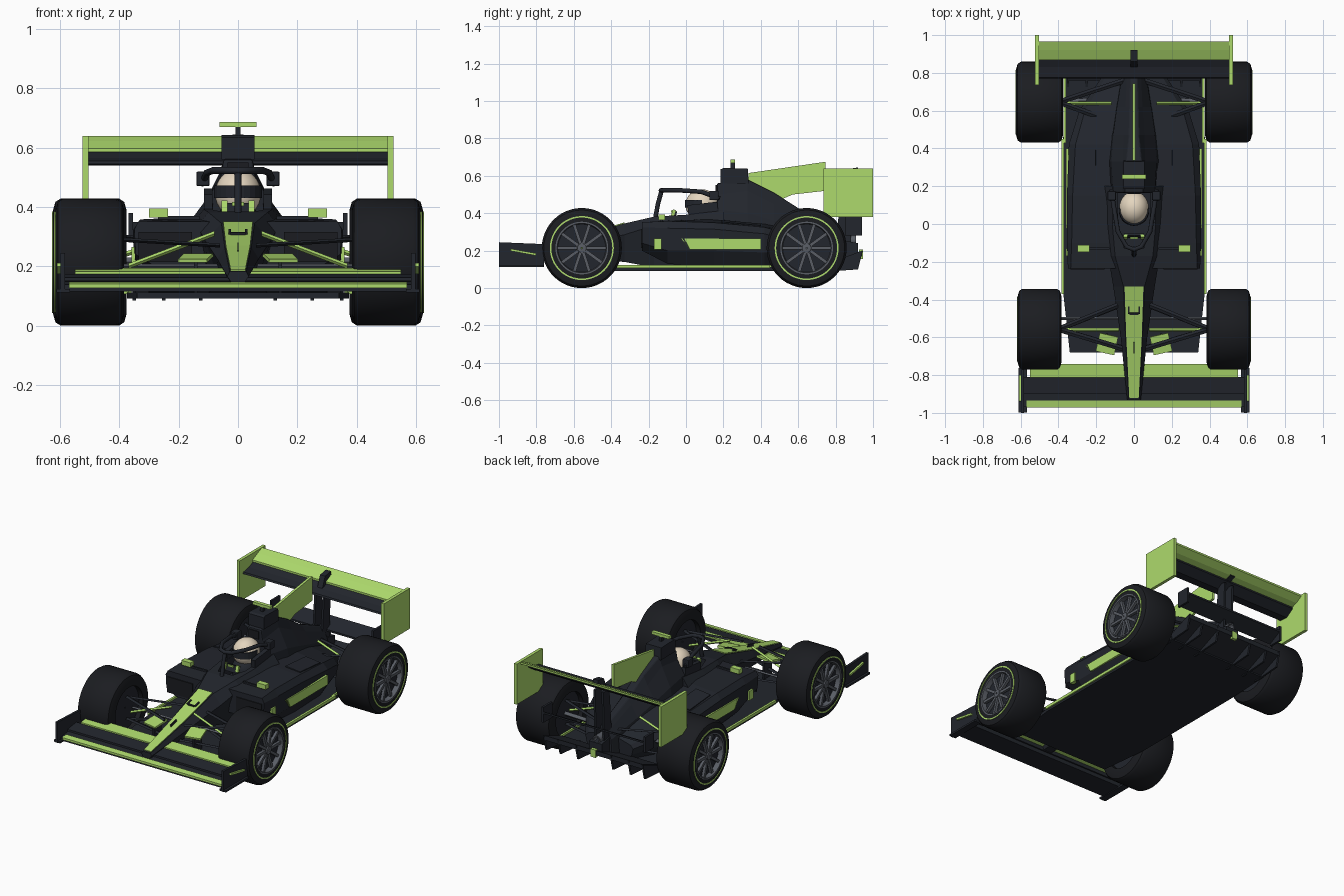
import bpy, bmesh
from math import sin, cos, pi, radians
from mathutils import Vector, Euler

if "Cube" in bpy.data.objects:
    bpy.data.objects.remove(bpy.data.objects["Cube"])


def material(name, rgb):
    m = bpy.data.materials.new(name)
    m.diffuse_color = (*rgb, 1)
    m.use_nodes = True
    m.node_tree.nodes["Principled BSDF"].inputs["Base Color"].default_value = m.diffuse_color
    return m


DARK = material("dark_paint", (0.016, 0.019, 0.026))
RUBBER = material("rubber", (0.011, 0.012, 0.015))
LIME = material("lime", (0.42, 0.70, 0.15))
GREY = material("metal", (0.10, 0.11, 0.13))
CREAM = material("cream", (0.78, 0.67, 0.52))


def build(name, verts, faces, mat, bevel=0.0, smooth=False):
    me = bpy.data.meshes.new(name)
    me.from_pydata(verts, [], faces)
    bm = bmesh.new()
    bm.from_mesh(me)
    bmesh.ops.recalc_face_normals(bm, faces=bm.faces)
    bm.to_mesh(me)
    bm.free()
    ob = bpy.data.objects.new(name, me)
    bpy.context.collection.objects.link(ob)
    me.materials.append(mat)
    if bevel:
        b = ob.modifiers.new("bevel", "BEVEL")
        b.width, b.segments, b.limit_method = bevel, 2, "ANGLE"
    if smooth:
        bpy.ops.object.select_all(action="DESELECT")
        bpy.context.view_layer.objects.active = ob
        ob.select_set(True)
        bpy.ops.object.shade_smooth_by_angle(angle=radians(35))
    return ob


def loft(name, rings, mat, **kw):
    n = len(rings[0])
    faces = [(i * n + j, i * n + (j + 1) % n, (i + 1) * n + (j + 1) % n, (i + 1) * n + j)
             for i in range(len(rings) - 1) for j in range(n)]
    faces += [tuple(range(n)), tuple(range((len(rings) - 1) * n, len(rings) * n))]
    return build(name, [p for r in rings for p in r], faces, mat, **kw)


def hull(name, sections, mat, **kw):
    # each section: y, then half-width/height pairs from bottom to top
    rings = []
    for y, *v in sections:
        half = list(zip(v[::2], v[1::2]))
        rings.append([(x, y, z) for x, z in half] + [(-x, y, z) for x, z in reversed(half)])
    return loft(name, rings, mat, **kw)


def side_profile(name, pts, x0, x1, mat, **kw):
    return loft(name, [[(x, y, z) for y, z in pts] for x in (x0, x1)], mat, **kw)


def box(name, c, size, mat, rot=(0, 0, 0), **kw):
    e = Euler(rot).to_matrix()
    rings = [[Vector(c) + e @ Vector((a * size[0] / 2, b * size[1] / 2, h * size[2] / 2))
              for a, b in ((-1, -1), (1, -1), (1, 1), (-1, 1))] for h in (-1, 1)]
    return loft(name, rings, mat, **kw)


def rod(name, a, b, w, h, mat):
    # flat streamlined arm lying mostly along x: w in y, h in z
    return loft(name, [[Vector(p) + Vector((0, u * w / 2, v * h / 2))
                        for u, v in ((-1, 0), (0, 1), (1, 0), (0, -1))] for p in (a, b)], mat)


def lathe(name, prof, c, s, mat, n=48):
    # closed profile of (x outward, radius) turned about the axle
    rings = [[(c[0] + s * x, c[1] + r * cos(2 * pi * k / n), c[2] + r * sin(2 * pi * k / n))
              for x, r in prof] for k in range(n)]
    m = len(prof)
    faces = [(k * m + j, k * m + (j + 1) % m, (k + 1) % n * m + (j + 1) % m, (k + 1) % n * m + j)
             for k in range(n) for j in range(m)]
    return build(name, [p for r in rings for p in r], faces, mat, smooth=True)


def wheel(label, s, x, y, w):
    c, h = (s * x, y, 0.214), w / 2
    lathe(label + "_tyre", [(-h, .14), (-h, .175), (-h + .008, .203), (-h + .025, .214),
          (h - .025, .214), (h - .008, .203), (h, .175), (h, .14)], c, s, RUBBER)
    lathe(label + "_tyre_band", [(h - .006, .163), (h + .004, .163), (h + .004, .171), (h - .006, .171)], c, s, LIME)
    lathe(label + "_rim", [(h - .03, .128), (h + .001, .132), (h + .001, .141), (h - .03, .141)], c, s, GREY)
    lathe(label + "_brake_drum", [(-h + .03, .005), (h - .035, .005), (h - .035, .14), (-h + .03, .14)], c, s, DARK)
    lathe(label + "_hub", [(h - .04, .004), (h - .002, .004), (h - .004, .024), (h - .04, .03)], c, s, GREY, 20)
    for k in range(10):
        a = 2 * pi * k / 10
        box(label + "_spoke", (s * (x + h - .02), y + .078 * cos(a), .214 + .078 * sin(a)),
            (.018, .115, .017), GREY, (a, 0, 0))


# wheels
for s in (-1, 1):
    wheel("front_wheel", s, .50, -.557, .232)
    wheel("rear_wheel", s, .50, .645, .248)

# floor, with lime edges, and rear diffuser
loft("floor", [[(x, y, z) for x, y in ((-.34, -.68), (.34, -.68), (.375, -.36), (.375, .45), (.36, .78),
                                      (-.36, .78), (-.375, .45), (-.375, -.36))] for z in (.092, .112)], DARK)
side_profile("diffuser", [(.76, .092), (.94, .17), (.94, .20), (.76, .13)], -.35, .35, DARK)
for x in (-.35, -.25, -.125, .125, .25, .35):
    side_profile("diffuser_strake", [(.72, .085), (.92, .10), (.945, .20), (.72, .11)], x - .006, x + .006, DARK)

# nose and survival cell, with cockpit cut out
tub = hull("nose_and_tub", [
    (-.93, .022, .145, .036, .165, .028, .182), (-.60, .04, .155, .07, .225, .045, .265),
    (-.33, .06, .14, .11, .285, .056, .345), (-.17, .10, .11, .137, .335, .10, .382),
    (.0, .14, .11, .16, .34, .115, .392), (.20, .15, .11, .17, .34, .115, .415)], DARK)
cutter = loft("cockpit_cutter", [[(x, y, z) for x, y in ((-.05, -.13), (.05, -.13), (.085, -.04), (.085, .17),
                                                        (-.085, .17), (-.085, -.04))] for z in (.29, .6)], DARK)
cutter.hide_render = True
cutter.hide_viewport = True
cut = tub.modifiers.new("cockpit", "BOOLEAN")
cut.operation, cut.object = "DIFFERENCE", cutter
loft("nose_stripe", [[(-w, y, z), (w, y, z), (w, y, z + .008), (-w, y, z + .008)] for y, w, z in
                     ((-.92, .025, .181), (-.60, .041, .262), (-.33, .05, .343))], LIME)
box("nose_slot", (0, -.475, .309), (.05, .01, .012), DARK, (.28, 0, 0))
box("nose_probe", (0, -.655, .263), (.005, .06, .02), DARK, (.25, 0, 0))
for s in (-1, 1):
    box("nose_slot_end", (s * .028, -.455, .315), (.009, .04, .012), DARK, (.28, 0, 0))

# engine cover, airbox, roll camera and fin
hull("engine_cover", [
    (.165, .12, .25, .11, .42, .06, .50, .05, .56), (.33, .16, .20, .12, .40, .06, .52, .04, .58),
    (.47, .15, .15, .11, .36, .055, .45, .025, .51), (.62, .11, .13, .09, .31, .045, .38, .02, .415),
    (.84, .06, .14, .055, .24, .035, .29, .015, .32)], DARK, bevel=.008)
box("airbox_intake", (0, .163, .525), (.07, .01, .05), RUBBER)
side_profile("roll_hoop_box", [(.185, .56), (.185, .635), (.20, .642), (.33, .638), (.335, .56)], -.055, .055, DARK)
box("camera_post", (0, .25, .66), (.018, .022, .05), DARK)
box("camera_pod", (0, .25, .678), (.125, .024, .018), LIME)
side_profile("shark_fin", [(.335, .57), (.335, .615), (.745, .675), (.745, .52), (.57, .50), (.50, .47)], -.008, .008, LIME)
side_profile("gearbox", [(.76, .13), (.76, .27), (.92, .24), (.92, .18)], -.045, .045, DARK)
box("rain_light", (0, .935, .18), (.035, .02, .05), LIME)
exhaust = lathe("exhaust", [(-.035, .018), (.035, .018), (.035, .026), (-.035, .026)], (0, 0, 0), 1, GREY, 20)
exhaust.rotation_euler = (0, 0, pi / 2)
exhaust.location = (0, .875, .255)

# sidepods and everything else that is mirrored left and right
for s in (-1, 1):
    pods = [(-.235, .28, .20, .345, .24, .35, .325, .335, .352, .35), (-.1, .30, .13, .35, .20, .355, .32, .33, .358, .36),
            (.15, .30, .11, .35, .20, .355, .315, .325, .35, .37), (.42, .29, .11, .34, .19, .345, .29, .31, .325, .35),
            (.60, .23, .11, .28, .18, .29, .24, .26, .275, .31), (.78, .13, .11, .16, .15, .17, .19, .15, .21, .24)]
    rings = []
    for y, x1, z1, x2, z2, x3, z3, x4, z4, zi in pods:
        inner = .09 if y < .2 else .04
        rings.append([(s * x, y, z) for x, z in
                      ((inner, z1), (x1, z1), (x2, z2), (x3, z3), (x4, z4), (inner, zi))])
    loft("sidepod", rings, DARK)
    box("sidepod_inlet", (s * .245, -.237, .265), (.18, .008, .10), RUBBER)
    box("cooling_panel", (s * .255, .295, .343), (.105, .21, .012), DARK, (-.09, s * .1, 0))
    for pts in ([(-.17, .205), (-.17, .265), (-.13, .265), (-.13, .205)], [(-.025, .265), (.02, .205), (-.02, .265)],
                [(.02, .205), (-.01, .265), (.40, .265), (.40, .205)]):
        side_profile("side_stripe", pts, s * .335, s * .360, LIME)
    box("floor_edge_strip", (s * .377, .04, .115), (.014, .82, .018), LIME)
    box("floor_edge_rear", (s * .366, .60, .115), (.012, .34, .018), LIME)
    box("mirror", (s * .268, -.13, .379), (.064, .035, .03), LIME)
    box("mirror_stalk", (s * .2, -.13, .363), (.14, .012, .012), DARK)
    # suspension
    for y in (-.66, -.42):
        rod("front_upper_arm", (s * .06, y, .27), (s * .40, -.557, .29), .03, .014, DARK)
        rod("front_lower_arm", (s * .05, y, .17), (s * .40, -.557, .15), .03, .014, DARK)
    rod("front_push_rod", (s * .08, -.56, .31), (s * .37, -.56, .20), .018, .018, LIME)
    rod("steering_rod", (s * .06, -.50, .2), (s * .40, -.50, .2), .016, .014, GREY)
    for y in (.52, .76):
        rod("rear_upper_arm", (s * .05, y, .28), (s * .40, .645, .30), .03, .014, DARK)
        rod("rear_lower_arm", (s * .05, y, .17), (s * .40, .645, .15), .03, .014, DARK)
    rod("rear_pull_rod", (s * .12, .64, .33), (s * .38, .64, .24), .018, .018, LIME)
    rod("drive_shaft", (s * .03, .66, .214), (s * .42, .645, .214), .03, .03, GREY)
    box("turning_vane", (s * .143, -.635, .228), (.10, .10, .012), LIME, (.2, 0, s * .22))
    box("vane_support", (s * .143, -.62, .165), (.012, .08, .12), DARK)
    # front wing ends
    side_profile("front_endplate", [(-1, .112), (-1, .245), (-.76, .235), (-.76, .112)], s * .583, s * .598, DARK)
    box("endplate_foot", (s * .59, -.88, .118), (.045, .235, .012), DARK)
    box("endplate_cap", (s * .602, -.87, .192), (.016, .14, .012), LIME, (-.18, 0, 0))
    # rear wing ends and pillars
    box("rear_endplate", (s * .514, .868, .51), (.02, .264, .26), LIME)
    box("beam_endplate", (s * .362, .895, .33), (.014, .09, .10), DARK)
    side_profile("wing_pillar", [(.80, .20), (.83, .56), (.89, .56), (.88, .20)], s * .022, s * .036, DARK)

# front wing elements
side_profile("front_wing_main", [(-.965, .115), (-.965, .138), (-.82, .155), (-.82, .12)], -.585, .585, DARK)
side_profile("front_wing_lip", [(-.972, .126), (-.972, .14), (-.935, .147), (-.935, .13)], -.57, .57, LIME)
side_profile("front_wing_middle", [(-.90, .15), (-.90, .162), (-.81, .174), (-.81, .145)], -.585, .585, DARK)
side_profile("front_wing_flap", [(-.812, .168), (-.812, .182), (-.74, .194), (-.74, .184)], -.55, .55, LIME)

# rear wing elements
side_profile("rear_wing_main", [(.77, .545), (.775, .555), (.83, .565), (.885, .588), (.885, .578), (.83, .54)], -.505, .505, DARK)
side_profile("rear_wing_flap", [(.868, .585), (.868, .597), (.92, .622), (.965, .64), (.965, .628), (.92, .602)], -.505, .505, LIME)
side_profile("flap_actuator", [(.83, .56), (.86, .635), (.92, .645), (.925, .60)], -.018, .018, DARK)
side_profile("beam_wing", [(.85, .29), (.85, .302), (.94, .35), (.94, .338)], -.36, .36, DARK)

# driver: helmet, visor, torso and steering wheel
for name, r, c, mat in (("helmet", (.078, .088, .083), (0, .085, .445), CREAM),
                        ("driver_torso", (.08, .08, .08), (0, .07, .335), DARK)):
    bpy.ops.mesh.primitive_uv_sphere_add(segments=28, ring_count=16, radius=1, location=c)
    ob = bpy.context.object
    ob.name, ob.scale = name, r
    ob.data.materials.append(mat)
    bpy.ops.object.shade_smooth_by_angle()
loft("visor", [[(k * cos(a) * .081, .085 + k * sin(a) * .091, z) for k, a in
                [(1, pi + pi * i / 12) for i in range(13)] + [(.9, 2 * pi - pi * i / 12) for i in range(13)]]
               for z in (.43, .472)], DARK)
box("steering_wheel", (0, -.06, .39), (.10, .014, .045), DARK, (-.3, 0, 0))
for s in (-1, 1):
    box("steering_grip", (s * .045, -.068, .40), (.02, .016, .04), LIME, (-.3, 0, 0))
    box("headrest", (s * .10, .09, .425), (.028, .16, .055), DARK, (.12, 0, 0))
    box("rear_halo_mount", (s * .118, .15, .495), (.045, .05, .05), DARK, bevel=.006)
box("dash_display", (0, -.075, .41), (.04, .01, .012), LIME)

# halo: curved hoop and centre pillar
for name, pts in (("halo_hoop", [(-.12, .18, .48), (-.105, .08, .515), (-.085, -.04, .523), (-.04, -.12, .523), (0, -.135, .522),
                                 (.04, -.12, .523), (.085, -.04, .523), (.105, .08, .515), (.12, .18, .48)]),
                  ("halo_pillar", [(0, -.165, .37), (0, -.15, .45), (0, -.13, .522)])):
    cu = bpy.data.curves.new(name, "CURVE")
    cu.dimensions, cu.bevel_depth, cu.bevel_resolution, cu.use_fill_caps = "3D", .012, 2, True
    sp = cu.splines.new("POLY")
    sp.points.add(len(pts) - 1)
    for p, q in zip(sp.points, pts):
        p.co = (*q, 1)
    cu.materials.append(DARK)
    bpy.context.collection.objects.link(bpy.data.objects.new(name, cu))
